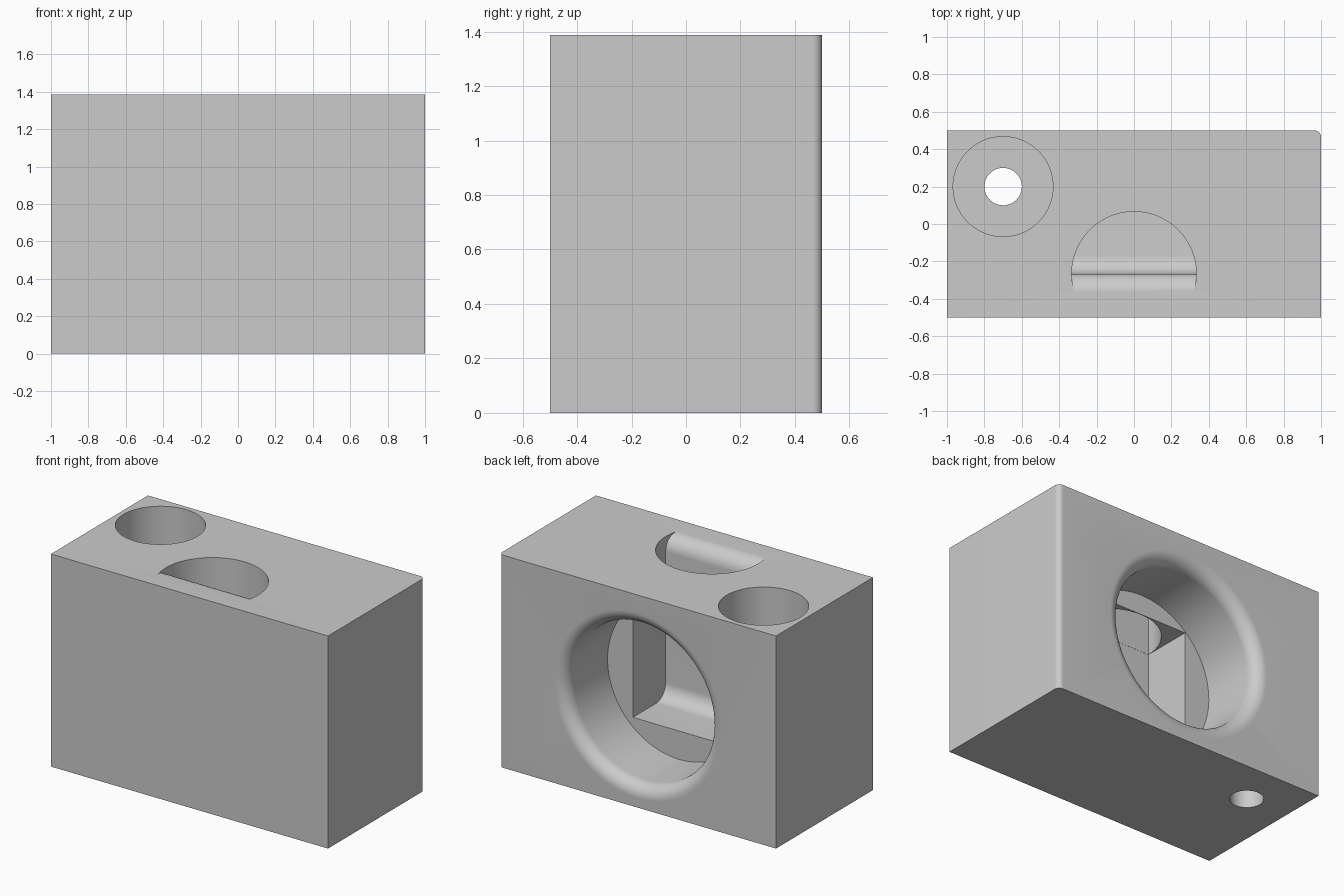
import bpy, bmesh, math
from mathutils import Matrix, Vector

if "Cube" in bpy.data.objects:
    bpy.data.objects.remove(bpy.data.objects["Cube"])

WIDTH, DEPTH, HEIGHT = 2.0, 1.0, 1.387
WALL, FILLET = -0.267, 0.1


def finish(name, bm):
    bmesh.ops.recalc_face_normals(bm, faces=bm.faces)
    mesh = bpy.data.meshes.new(name)
    bm.to_mesh(mesh)
    bm.free()
    obj = bpy.data.objects.new(name, mesh)
    bpy.context.collection.objects.link(obj)
    return obj


def arc(cx, cy, r, start, end, n=12):
    angles = [math.radians(start + (end - start) * i / n) for i in range(n + 1)]
    return [(cx + r * math.cos(a), cy + r * math.sin(a)) for a in angles]


def prism(name, outline, place, travel):
    """Extrude a flat outline; place maps 2D points into space."""
    bm = bmesh.new()
    face = bm.faces.new([bm.verts.new(place(u, v)) for u, v in outline])
    new = bmesh.ops.extrude_face_region(bm, geom=[face])["geom"]
    moved = [g for g in new if isinstance(g, bmesh.types.BMVert)]
    bmesh.ops.translate(bm, verts=moved, vec=Vector(travel))
    return finish(name, bm)


def lathe(name, profile, matrix, steps=96):
    """Revolve (radius, height) points around local z."""
    bm = bmesh.new()
    verts = [bm.verts.new((r, 0, h)) for r, h in profile]
    edges = [bm.edges.new(pair) for pair in zip(verts, verts[1:])]
    bmesh.ops.spin(bm, geom=verts + edges, cent=(0, 0, 0), axis=(0, 0, 1),
                   angle=math.tau, steps=steps, use_merge=True)
    bmesh.ops.remove_doubles(bm, verts=bm.verts, dist=1e-5)
    bmesh.ops.transform(bm, matrix=matrix, verts=bm.verts)
    return finish(name, bm)


def combine(target, cutter, operation="DIFFERENCE"):
    mod = target.modifiers.new(cutter.name, "BOOLEAN")
    mod.operation, mod.solver, mod.object = operation, "EXACT", cutter
    with bpy.context.temp_override(object=target, active_object=target):
        bpy.ops.object.modifier_apply(modifier=mod.name)
    bpy.data.objects.remove(cutter)


# Block with one rounded upright corner at the back left
x, y, r = WIDTH / 2, DEPTH / 2, 0.035
block = prism("housing_block",
              [(-x, -y), (x, -y)] + arc(x - r, y - r, r, 0, 90) + [(-x, y)],
              lambda u, v: (u, v, 0), (0, 0, HEIGHT))

# Large blind bore in the back, with a rounded mouth
bore, lip, bore_depth = 0.517, 0.085, 0.43
mouth = arc(bore + lip, -lip, lip, 180, 90)
bore_cut = lathe("bore_cutter",
                 [(0, -bore_depth), (bore, -bore_depth)] + mouth
                 + [(bore + lip, 0.1), (0, 0.1)],
                 Matrix.Translation((0, y, 0.667)) @ Matrix.Rotation(-math.pi / 2, 4, "X"))
combine(block, bore_cut)

# Square pocket behind the bore, rounded where floor meets wall
half, floor, ceiling = 0.334, 0.335, 1.053
pocket_cut = prism("pocket_cutter",
                   arc(WALL + FILLET, floor + FILLET, FILLET, 180, 270)
                   + [(0.2, floor), (0.2, ceiling), (WALL, ceiling)],
                   lambda u, v: (-half, u, v), (2 * half, 0, 0))
combine(block, pocket_cut)

# Half-round top opening whose front wall rolls over onto the top
wall = WALL + 0.001
top_cut = prism("top_opening_cutter",
                [(0.3, 0.9), (wall, 0.9)]
                + arc(wall - FILLET, HEIGHT - FILLET, FILLET, 0, 90)
                + [(wall - FILLET, 1.5), (0.3, 1.5)],
                lambda u, v: (-0.5, u, v), (1, 0, 0))
round_limit = lathe("round_limit", [(0, 0.8), (0.333, 0.8), (0.333, 1.6), (0, 1.6)],
                    Matrix.Translation((0, WALL, 0)))
combine(top_cut, round_limit, "INTERSECT")
combine(block, top_cut)

# Counterbored screw hole
seat = HEIGHT - 0.3
screw_cut = lathe("screw_hole_cutter",
                  [(0, -0.1), (0.1, -0.1), (0.1, seat), (0.267, seat), (0.267, 1.5), (0, 1.5)],
                  Matrix.Translation((-0.7, 0.2, 0)))
combine(block, screw_cut)

# Single plain grey
grey = bpy.data.materials.new("plain_grey")
grey.use_nodes = True
colour = (0.6, 0.6, 0.6, 1)
grey.diffuse_color = colour
grey.node_tree.nodes["Principled BSDF"].inputs["Base Color"].default_value = colour
block.data.materials.clear()
block.data.materials.append(grey)
for face in block.data.polygons:
    face.material_index = 0

bpy.ops.object.select_all(action="DESELECT")
block.select_set(True)
bpy.context.view_layer.objects.active = block
bpy.ops.object.shade_smooth_by_angle(angle=math.radians(30))
